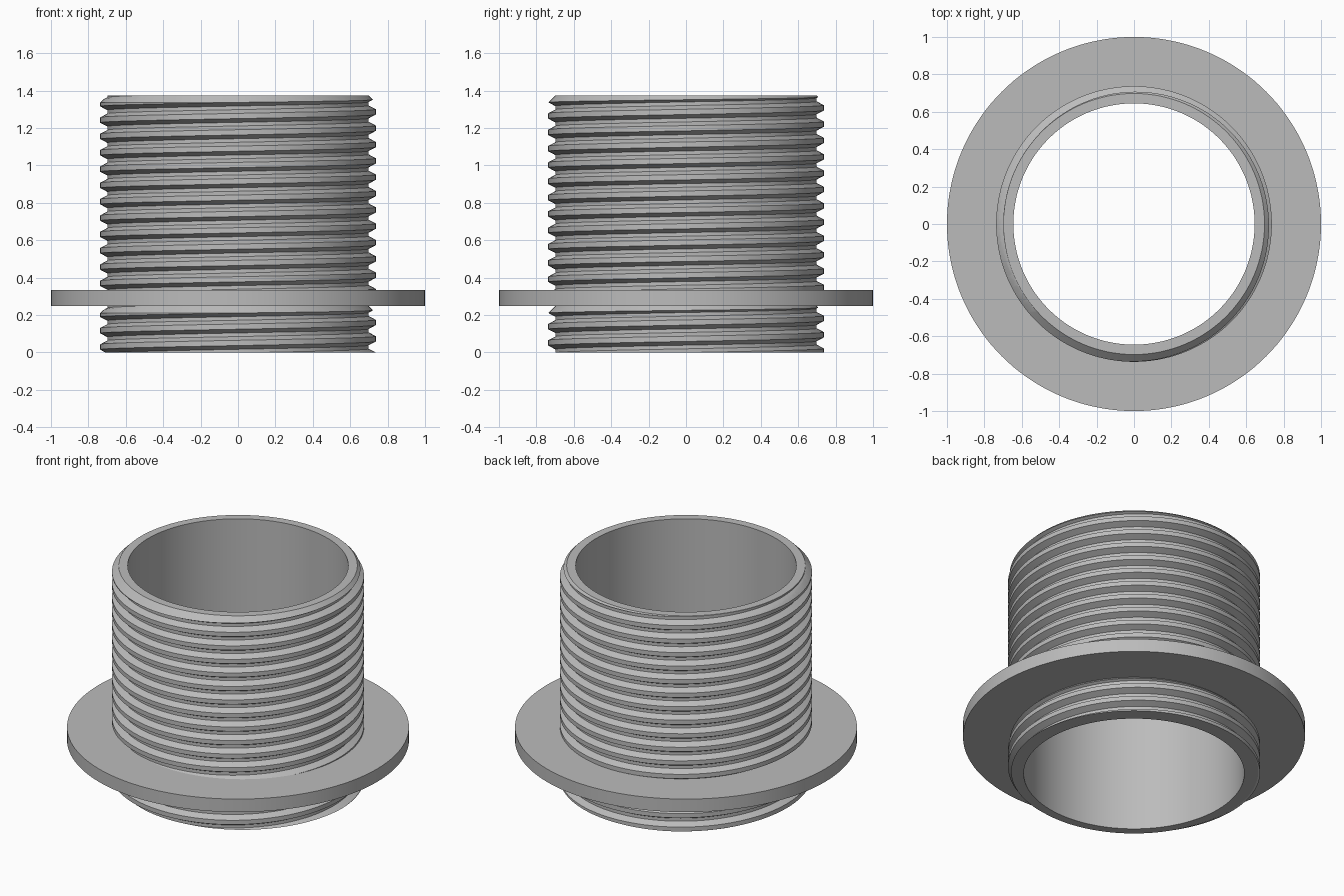
import bpy, bmesh
from math import pi, cos, sin

cube = bpy.data.objects.get("Cube")
if cube:
    bpy.data.objects.remove(cube)

SIDES = 144
PITCH = 0.0873
BORE, ROOT, CREST = 0.645, 0.699, 0.737
HEIGHT, FLANGE_LOW, FLANGE_TOP = 1.375, 0.249, 0.333

grey = bpy.data.materials.new("plain grey")
grey.use_nodes = True
grey.diffuse_color = (0.5, 0.5, 0.5, 1)
grey.node_tree.nodes["Principled BSDF"].inputs["Base Color"].default_value = (0.5, 0.5, 0.5, 1)


def finish(bm, name):
    bmesh.ops.recalc_face_normals(bm, faces=bm.faces)
    mesh = bpy.data.meshes.new(name)
    bm.to_mesh(mesh)
    bm.free()
    mesh.materials.append(grey)
    ob = bpy.data.objects.new(name, mesh)
    bpy.context.collection.objects.link(ob)
    return ob


def smooth(ob):
    bpy.ops.object.select_all(action='DESELECT')
    ob.select_set(True)
    bpy.context.view_layer.objects.active = ob
    bpy.ops.object.shade_smooth_by_angle(angle=pi / 9)


def ring(name, profile):
    """Revolve a closed (radius, height) profile around z."""
    bm = bmesh.new()
    cols = []
    for j in range(SIDES):
        a = 2 * pi * j / SIDES
        cols.append([bm.verts.new((r * cos(a), r * sin(a), z)) for r, z in profile])
    n = len(profile)
    for j in range(SIDES):
        c, d = cols[j], cols[(j + 1) % SIDES]
        for i in range(n):
            k = (i + 1) % n
            bm.faces.new((c[i], d[i], d[k], c[k]))
    return finish(bm, name)


def screw(name, low, top):
    """Solid right-hand screw reaching beyond both ends, closed by cones."""
    # tooth profile: lower flank foot, crest, upper flank foot
    tooth = [(ROOT, -0.034), (CREST, -0.014), (CREST, 0.014), (ROOT, 0.034)]
    turns = int((top - low) / PITCH) + 5
    start = top - 0.045 - PITCH * (turns - 1.5)
    bm = bmesh.new()
    cols = []
    for j in range(SIDES):
        t = j / SIDES
        cols.append([bm.verts.new((r * cos(2 * pi * t), r * sin(2 * pi * t),
                                   start + PITCH * (k + t) + dz))
                     for k in range(turns) for r, dz in tooth])
    rows = len(cols[0])
    for j in range(SIDES):
        # the last column joins the first one a turn higher
        last = j == SIDES - 1
        c, d = cols[j], cols[0][4:] if last else cols[j + 1]
        for i in range(len(d) - 1):
            bm.faces.new((c[i], d[i], d[i + 1], c[i + 1]))
    # close each open end with a fan
    edges = [e for e in bm.edges if e.is_boundary]
    middle = (low + top) / 2
    tips = [bm.verts.new((0, 0, low - 0.5)), bm.verts.new((0, 0, top + 0.5))]
    for e in edges:
        a, b = e.verts
        bm.faces.new((a, b, tips[int((a.co.z + b.co.z) / 2 > middle)]))
    return finish(bm, name)


def threaded_tube(name, low, top):
    """Trim a screw to a bored tube with a chamfered upper end."""
    ob = screw(name, low, top)
    trim = ring(name + "_trim", [(BORE, low), (0.78, low), (0.78, top - 0.082),
                                 (0.698, top), (BORE, top)])
    trim.hide_render = True
    mod = ob.modifiers.new("trim", 'BOOLEAN')
    mod.operation = 'INTERSECT'
    mod.solver = 'EXACT'
    mod.object = trim
    graph = bpy.context.evaluated_depsgraph_get()
    mesh = bpy.data.meshes.new_from_object(ob.evaluated_get(graph))
    ob.modifiers.clear()
    ob.data = mesh
    bpy.data.objects.remove(trim)
    smooth(ob)


# threaded tube above and below the flange
threaded_tube("upper_threaded_tube", FLANGE_TOP, HEIGHT)
threaded_tube("lower_threaded_tube", 0, FLANGE_LOW)

# flat flange
flange = ring("flange", [(BORE, FLANGE_LOW), (1, FLANGE_LOW),
                         (1, FLANGE_TOP), (BORE, FLANGE_TOP)])
smooth(flange)
